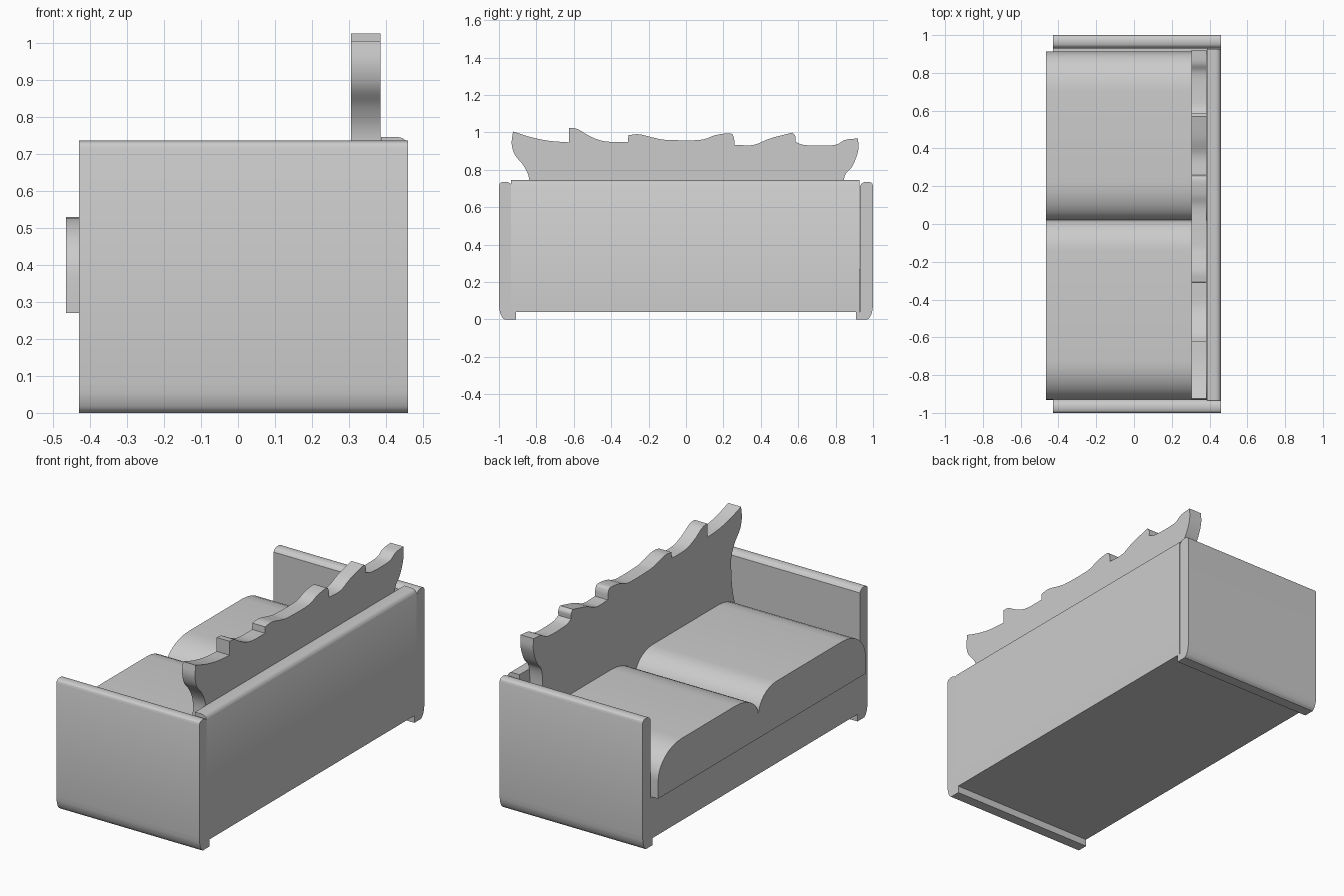
import bpy
import bmesh
import math
from mathutils import Vector

default = bpy.data.objects.get("Cube")
if default:
    bpy.data.objects.remove(default, do_unlink=True)

grey = bpy.data.materials.new("plain grey")
grey.use_nodes = True
colour = (0.6, 0.6, 0.6, 1)
grey.diffuse_color = colour
grey.node_tree.nodes["Principled BSDF"].inputs["Base Color"].default_value = colour


def spline(points, steps=5):
    """Smooth curve through the points; the two ends stay sharp corners."""
    p = [Vector(q) for q in points]
    if len(p) < 3:
        return p
    p = [2 * p[0] - p[1]] + p + [2 * p[-1] - p[-2]]
    out = []
    for a, b, c, d in zip(p, p[1:], p[2:], p[3:]):
        for i in range(steps):
            t = i / steps
            out.append(b + (c - a) * t / 2 + (2 * a - 5 * b + 4 * c - d) * t * t / 2
                       + (3 * b - a - 3 * c + d) * t ** 3 / 2)
    return out + [p[-2]]


def outline(*pieces):
    """Join curve pieces into one closed outline without repeated points."""
    pts = []
    for piece in pieces:
        for q in spline(piece):
            if not pts or (q - pts[-1]).length > 1e-4:
                pts.append(q)
    if (pts[0] - pts[-1]).length < 1e-4:
        pts.pop()
    return pts


def prism(name, pts, start, end, along="x"):
    """Extrude an outline along x (outline in y, z) or y (outline in x, z)."""
    def place(q, s):
        return (s, q[0], q[1]) if along == "x" else (q[0], s, q[1])
    bm = bmesh.new()
    face = bm.faces.new([bm.verts.new(place(q, start)) for q in pts])
    ext = bmesh.ops.extrude_face_region(bm, geom=[face])
    move = Vector(place((0, 0), end - start))
    verts = [g for g in ext["geom"] if isinstance(g, bmesh.types.BMVert)]
    bmesh.ops.translate(bm, verts=verts, vec=move)
    bmesh.ops.recalc_face_normals(bm, faces=bm.faces)
    mesh = bpy.data.meshes.new(name)
    bm.to_mesh(mesh)
    bm.free()
    mesh.materials.append(grey)
    obj = bpy.data.objects.new(name, mesh)
    bpy.context.collection.objects.link(obj)
    bpy.ops.object.select_all(action="DESELECT")
    obj.select_set(True)
    bpy.context.view_layer.objects.active = obj
    bpy.ops.object.shade_smooth_by_angle(angle=math.radians(32))
    return obj


FRONT, REAR = -0.43, 0.46

# Two end arms with a rounded top, rounded outer foot and a foot lip
arm = outline(
    [(0.91, 0), (0.97, 0)],
    [(0.97, 0), (0.985, 0.015), (0.996, 0.045), (1, 0.08)],
    [(1, 0.08), (1, 0.715)],
    [(1, 0.715), (0.993, 0.73), (0.97, 0.736), (0.945, 0.731), (0.93, 0.715)],
    [(0.93, 0.715), (0.93, 0.04), (0.91, 0.04)][:2],
    [(0.93, 0.04), (0.91, 0.04)],
)
for side, label in ((1, "far_arm"), (-1, "near_arm")):
    prism(label, [Vector((side * q.x, q.y)) for q in arm], FRONT, REAR)

# Seat base
prism("seat_base", [(-0.93, 0.04), (0.93, 0.04), (0.93, 0.27), (-0.93, 0.27)],
      FRONT, 0.39)

# Back panel with a rounded rear top edge
back = outline(
    [(0.387, 0.04), (REAR, 0.04)],
    [(REAR, 0.04), (REAR, 0.725)],
    [(REAR, 0.725), (0.452, 0.737), (0.44, 0.744), (0.425, 0.746)],
    [(0.425, 0.746), (0.387, 0.746)],
)
prism("back_panel", back, -0.935, 0.927, along="y")


# Two pillowy seat cushions with drooping ends
def cushion(name, low, high, low_run, high_run, low_z, high_z):
    top = 0.53

    def droop(edge, run, z):
        arc = [i * math.pi / 16 for i in range(9)]
        return [(edge + run * (1 - math.cos(a)), z + (top - z) * math.sin(a)) for a in arc]
    pts = [(low, 0.27)] + droop(low, low_run, low_z)
    pts += droop(high, -high_run, high_z)[::-1] + [(high, 0.27)]
    prism(name, pts, -0.465, 0.387)


cushion("far_cushion", 0.02, 0.912, 0.21, 0.21, 0.4, 0.37)
cushion("near_cushion", -0.932, 0.02, 0.21, 0.16, 0.37, 0.4)

# Carved backrest with a scrolled crest
crest = outline(
    [(-0.89, 0.3), (-0.885, 0.42), (-0.85, 0.56), (-0.838, 0.68), (-0.84, 0.76),
     (-0.87, 0.825), (-0.915, 0.88), (-0.932, 0.94), (-0.925, 1.005)],
    [(-0.925, 1.005), (-0.83, 0.975), (-0.73, 0.955), (-0.625, 0.947)],
    [(-0.625, 0.947), (-0.625, 1.025)],
    [(-0.625, 1.025), (-0.58, 1.018), (-0.51, 0.978), (-0.43, 0.952), (-0.31, 0.95)],
    [(-0.31, 0.95), (-0.308, 0.985)],
    [(-0.308, 0.985), (-0.25, 0.99), (-0.165, 0.97), (-0.1, 0.96), (0.075, 0.96),
     (0.155, 0.985), (0.235, 0.995), (0.255, 0.975), (0.26, 0.934)],
    [(0.26, 0.934), (0.36, 0.933), (0.45, 0.968), (0.57, 0.999)],
    [(0.57, 0.999), (0.585, 0.98), (0.585, 0.95)],
    [(0.585, 0.95), (0.64, 0.932), (0.79, 0.932), (0.85, 0.96), (0.92, 0.968)],
    [(0.92, 0.968), (0.92, 0.9), (0.89, 0.82), (0.85, 0.77), (0.838, 0.68),
     (0.85, 0.56), (0.885, 0.42), (0.89, 0.3)],
)
prism("carved_backrest", crest, 0.305, 0.385)
